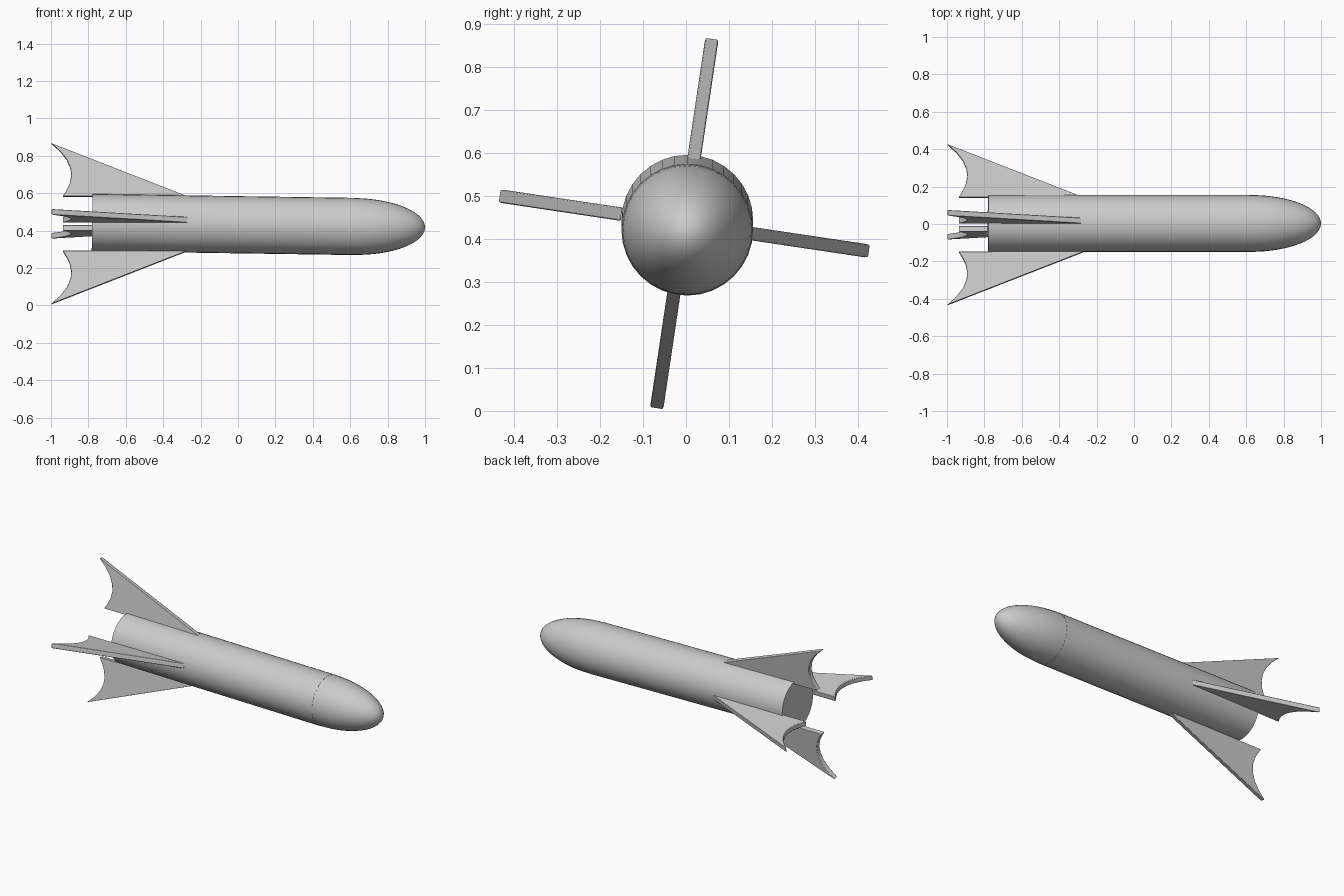
import bpy, bmesh
from math import sin, cos, pi, radians
from mathutils import Matrix, Vector

cube = bpy.data.objects.get("Cube")
if cube:
    bpy.data.objects.remove(cube, do_unlink=True)

# One plain grey for the whole model
grey = bpy.data.materials.new("light_grey")
grey.use_nodes = True
COLOUR = (0.6, 0.6, 0.6, 1)
grey.diffuse_color = COLOUR
grey.node_tree.nodes["Principled BSDF"].inputs["Base Color"].default_value = COLOUR

RADIUS, TAIL, SHOULDER, TIP = 0.153, -0.78, 0.62, 1.0
TILT = radians(0.85)
AXIS = Matrix.Translation((0, 0.003, 0.431)) @ Matrix.Rotation(TILT, 4, 'Y')


def finish(name, bm, matrix, angle):
    bmesh.ops.recalc_face_normals(bm, faces=bm.faces)
    mesh = bpy.data.meshes.new(name)
    bm.to_mesh(mesh)
    bm.free()
    mesh.materials.append(grey)
    obj = bpy.data.objects.new(name, mesh)
    bpy.context.collection.objects.link(obj)
    obj.matrix_world = matrix
    bpy.ops.object.select_all(action='DESELECT')
    obj.select_set(True)
    bpy.context.view_layer.objects.active = obj
    bpy.ops.object.shade_smooth_by_angle(angle=radians(angle))
    return obj


def lathe(name, profile, steps=32):
    """Spin an (x, radius) profile around the long axis."""
    bm = bmesh.new()
    verts = [bm.verts.new((x, 0, r)) for x, r in profile]
    edges = [bm.edges.new(pair) for pair in zip(verts, verts[1:])]
    bmesh.ops.spin(bm, geom=verts + edges, cent=(0, 0, 0), axis=(1, 0, 0),
                   angle=2 * pi, steps=steps)
    bmesh.ops.remove_doubles(bm, verts=bm.verts, dist=0.0005)
    return finish(name, bm, AXIS, 40)


# Straight tube with a flat tail, and a half-ellipsoid nose
lathe("body", [(TAIL, 0), (TAIL, RADIUS), (SHOULDER, RADIUS), (SHOULDER, 0)])
quarter = [i / 16 * pi / 2 for i in range(17)]
lathe("nose_cone", [(SHOULDER + (TIP - SHOULDER) * sin(a), (RADIUS - 0.001) * cos(a))
                    for a in quarter])

# Swept fin with a hollow trailing edge, as (x, distance from axis)
FIN = [(-0.27, 0.147), (-0.998, 0.434), (-0.95, 0.39), (-0.915, 0.345),
       (-0.896, 0.3), (-0.891, 0.26), (-0.9, 0.215), (-0.917, 0.18), (-0.937, 0.147)]
THICKNESS = 0.031
for i, name in enumerate(("top_fin", "back_fin", "bottom_fin", "front_fin")):
    bm = bmesh.new()
    face = bm.faces.new([bm.verts.new((x, -THICKNESS / 2, r)) for x, r in FIN])
    side = bmesh.ops.extrude_face_region(bm, geom=[face])["geom"]
    bmesh.ops.translate(bm, vec=Vector((0, THICKNESS, 0)),
                        verts=[v for v in side if isinstance(v, bmesh.types.BMVert)])
    turn = Matrix.Rotation(-radians(8.5 + 90 * i), 4, 'X')
    fin = finish(name, bm, Matrix.Translation((0, -0.004, 0.436)) @ turn, 35)
    bevel = fin.modifiers.new("soft_edges", 'BEVEL')
    bevel.width = 0.003
    bevel.segments = 2
